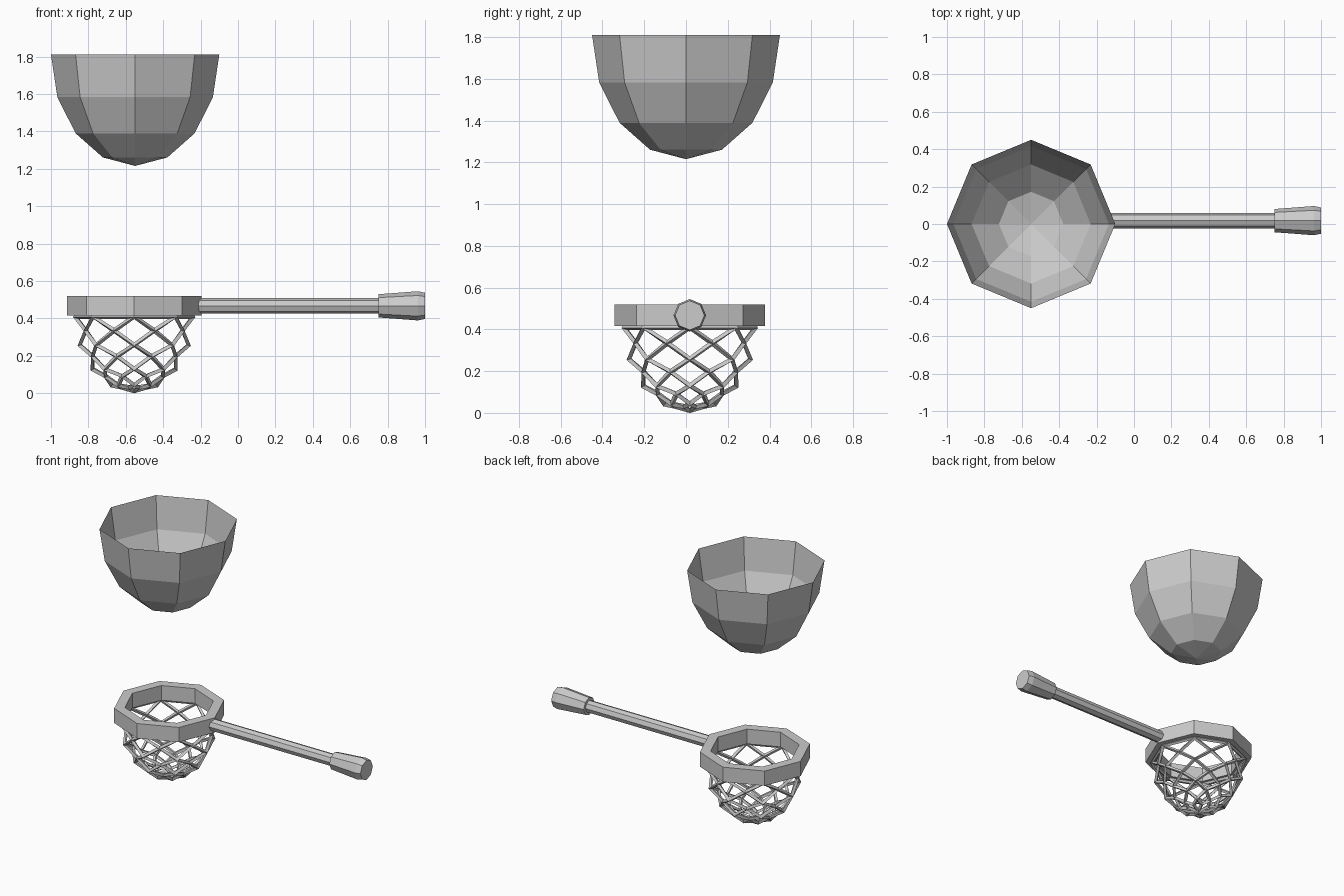
import bpy, bmesh
from math import sin, cos, pi
from mathutils import Matrix, Vector

if "Cube" in bpy.data.objects:
    bpy.data.objects.remove(bpy.data.objects["Cube"])

SIDES = 8


def finish(bm, name, matrix):
    bmesh.ops.transform(bm, matrix=matrix, verts=bm.verts)
    me = bpy.data.meshes.new(name)
    bm.to_mesh(me)
    bm.free()
    ob = bpy.data.objects.new(name, me)
    bpy.context.collection.objects.link(ob)
    return ob


def lathe(profile, closed=False):
    """Revolve (radius, height) points about z; radius 0 becomes a pole."""
    bm = bmesh.new()
    rings = []
    for r, z in profile:
        if r == 0:
            rings.append([bm.verts.new((0, 0, z))] * SIDES)
        else:
            rings.append([bm.verts.new((r * cos(2 * pi * i / SIDES), r * sin(2 * pi * i / SIDES), z))
                          for i in range(SIDES)])
    pairs = list(zip(rings, rings[1:]))
    if closed:
        pairs.append((rings[-1], rings[0]))
    for a, b in pairs:
        for i in range(SIDES):
            j = (i + 1) % SIDES
            bm.faces.new(list(dict.fromkeys((a[i], a[j], b[j], b[i]))))
    bmesh.ops.recalc_face_normals(bm, faces=bm.faces)
    return bm


def half_sphere(radius, depth):
    """Low-poly cup profile, pole at height 0."""
    pts = [(0, 0)]
    for k in range(1, 5):
        a = k * pi / 8
        pts.append((radius * sin(a), depth * (1 - cos(a))))
    return pts


# Floating bowl, open at the top
finish(lathe(half_sphere(0.45, 0.595)), "bowl", Matrix.Translation((-0.55, 0, 1.215)))

# Rim of the net
centre = Vector((-0.555, 0.018, 0))
ring = [(0.36, 0.415), (0.36, 0.52), (0.29, 0.52), (0.29, 0.415)]
finish(lathe(ring, closed=True), "rim", Matrix.Translation(centre))

# Net: diagonals of the cup faces turned into bars
bm = lathe(half_sphere(0.315, 0.397))
grid_edges = [e for e in bm.edges if not e.is_boundary]
bmesh.ops.poke(bm, faces=bm.faces[:])
bmesh.ops.dissolve_edges(bm, edges=grid_edges, use_verts=False)
net = finish(bm, "net", Matrix.Translation(centre + Vector((0, 0, 0.012))))
wire = net.modifiers.new("bars", 'WIREFRAME')
wire.thickness = 0.025
wire.offset = 0
wire.use_boundary = True
wire.use_replace = True

# Handle and flared grip, both along x
along_x = Matrix.Translation((0, 0.018, 0.467)) @ Matrix.Rotation(pi / 2, 4, 'Y')
finish(lathe([(0, -0.22), (0.042, -0.22), (0.042, 0.76), (0, 0.76)]), "handle", along_x)
finish(lathe([(0, 0.75), (0.062, 0.75), (0.078, 0.962), (0.07, 1.0), (0, 1.0)]), "grip", along_x)
